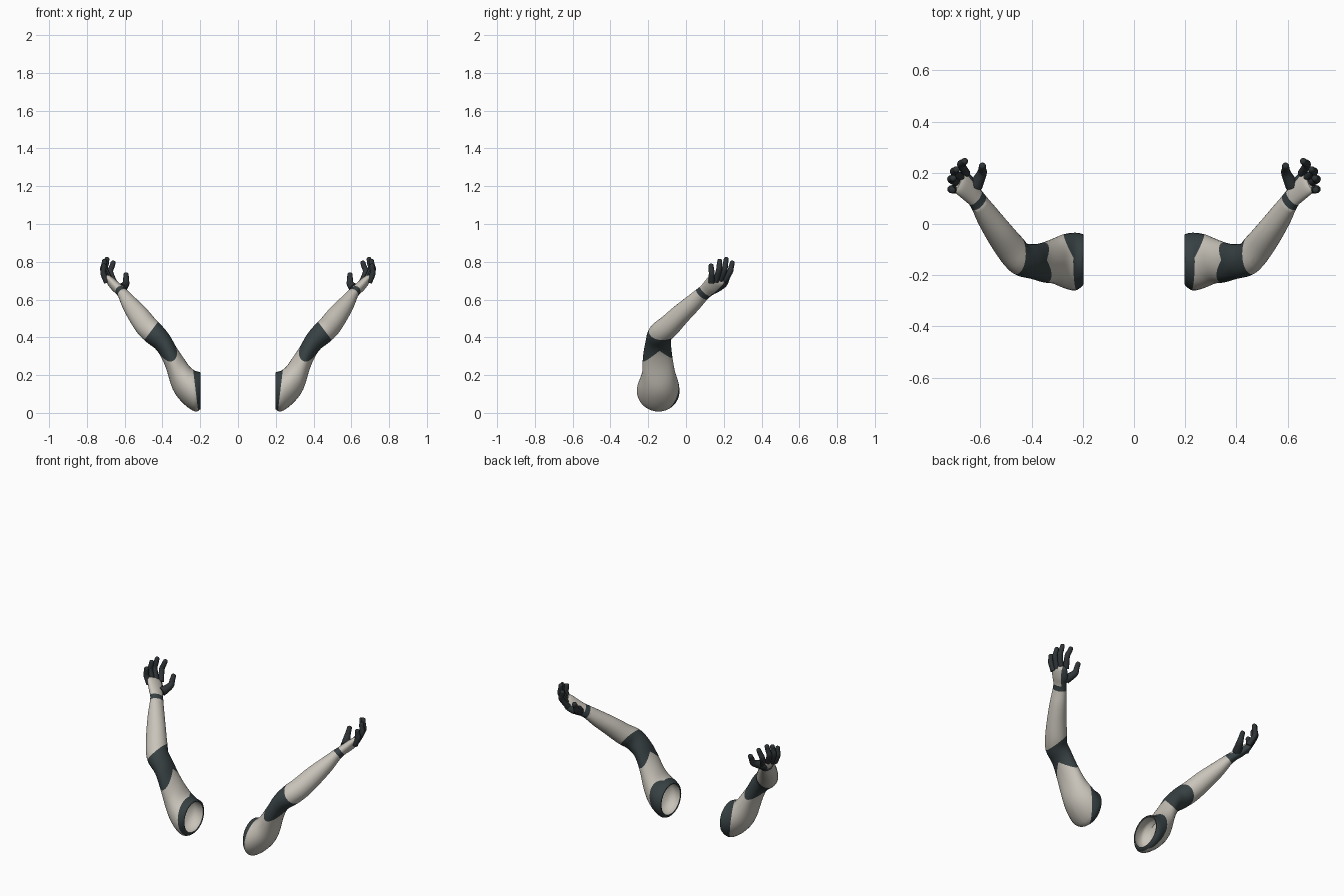
import bpy, bmesh, math
from mathutils import Vector

if "Cube" in bpy.data.objects:
    bpy.data.objects.remove(bpy.data.objects["Cube"])

SIDES = 32


def material(name, rgb):
    m = bpy.data.materials.new(name)
    m.use_nodes = True
    m.diffuse_color = (*rgb, 1)
    m.node_tree.nodes["Principled BSDF"].inputs["Base Color"].default_value = (*rgb, 1)
    return m


SHELL = material("warm_grey_shell", (0.58, 0.55, 0.49))
JOINT = material("dark_slate_joint", (0.038, 0.052, 0.056))
FINGER = material("charcoal_finger", (0.028, 0.034, 0.037))


def axes(n):
    """Cross-section axes: a points up and inward, b runs towards the back."""
    n = Vector(n).normalized()
    y = Vector((0, 1, 0))
    b = (y - n * n.dot(y)).normalized()
    return n, n.cross(b), b


def smooth(p0, p1, p2, p3, t):
    return 0.5 * (2 * p1 + (p2 - p0) * t + (2 * p0 - 5 * p1 + 4 * p2 - p3) * t * t
                  + (3 * p1 - p0 - 3 * p2 + p3) * t ** 3)


def loft(stations, steps=4, sides=SIDES, cap_start=False, cap_end=True):
    """Skin smoothly interpolated oval rings: (centre, normal, radius a, radius b)."""
    keys = [(Vector(c), Vector(n).normalized(), Vector((ra, rb, 0)))
            for c, n, ra, rb in stations]
    bm = bmesh.new()
    rings = []
    last = len(keys) - 1
    for i in range(last):
        quad = [keys[max(0, min(last, i + k))] for k in (-1, 0, 1, 2)]
        for s in range(steps + (i == last - 1)):
            c, n, r = (smooth(*[q[j] for q in quad], s / steps) for j in range(3))
            n, a, b = axes(n)
            ring = []
            for k in range(sides):
                w = math.tau * k / sides
                ring.append(bm.verts.new(c + a * r.x * math.cos(w) + b * r.y * math.sin(w)))
            rings.append(ring)
    for lo, hi in zip(rings, rings[1:]):
        for k in range(sides):
            m = (k + 1) % sides
            bm.faces.new((hi[k], hi[m], lo[m], lo[k]))
    if cap_start:
        bm.faces.new(rings[0])
    if cap_end:
        bm.faces.new(rings[-1][::-1])
    return bm


def finish(name, bm, mats):
    me = bpy.data.meshes.new(name)
    bm.to_mesh(me)
    bm.free()
    for m in mats:
        me.materials.append(m)
    ob = bpy.data.objects.new(name, me)
    bpy.context.collection.objects.link(ob)
    bpy.ops.object.select_all(action='DESELECT')
    ob.select_set(True)
    bpy.context.view_layer.objects.active = ob
    bpy.ops.object.shade_smooth_by_angle(angle=math.radians(45))
    mod = ob.modifiers.new("both_sides", 'MIRROR')
    mod.use_mirror_merge = False
    return ob


# Arm from shoulder opening to knuckles
FORE = (0.48, 0.65, 0.59)
HAND = (0.5, 0.5, 0.7)
arm = loft([
    ((0.20, -0.14, 0.117), (1, 0, 0), 0.088, 0.09),
    ((0.20, -0.14, 0.117), (1, 0, 0), 0.098, 0.10),
    ((0.23, -0.147, 0.116), (1, 0, 0), 0.108, 0.113),
    ((0.275, -0.145, 0.15), (0.97, 0, 0.2), 0.097, 0.105),
    ((0.315, -0.145, 0.205), (0.93, 0, 0.35), 0.086, 0.088),
    ((0.355, -0.15, 0.295), (0.88, 0, 0.47), 0.06, 0.078),
    ((0.395, -0.147, 0.37), (0.8, 0.05, 0.6), 0.053, 0.068),
    ((0.445, -0.135, 0.42), (0.75, 0.3, 0.6), 0.06, 0.065),
    ((0.485, -0.09, 0.46), (0.5, 0.6, 0.55), 0.06, 0.06),
    ((0.53, -0.03, 0.52), FORE, 0.055, 0.053),
    ((0.575, 0.035, 0.58), FORE, 0.043, 0.047),
    ((0.607, 0.085, 0.628), FORE, 0.030, 0.041),
    ((0.625, 0.11, 0.648), HAND, 0.027, 0.042),
    ((0.647, 0.137, 0.668), HAND, 0.027, 0.05),
    ((0.675, 0.163, 0.698), HAND, 0.022, 0.052),
    ((0.685, 0.172, 0.712), HAND, 0.012, 0.042)])

WRIST = Vector((0.607, 0.085, 0.628))
wn, wa, wb = axes(FORE)
wrist_d = wn.dot(WRIST)
thumb_d = wb.dot(WRIST) + 0.026

# Crisp seams where the colours meet
seams = [((1, 0, -0.12), 0.21), ((1, -0.5, -0.12), 0.275),
         ((1, 0, 0.75), 0.785), ((0, 1, 0), -0.14),
         ((0.447, 0.95, 0.894), 0.352), ((0.447, -0.95, 0.894), 0.618),
         (wn, wrist_d), (wn, wrist_d + 0.03), (wb, thumb_d)]
for n, d in seams:
    n = Vector(n)
    bmesh.ops.bisect_plane(arm, geom=arm.verts[:] + arm.edges[:] + arm.faces[:],
                           plane_co=n * (d / n.length_squared), plane_no=n)


def is_dark(p):
    if p.x < 0.32 and p.z < 0.3:
        return p.x < 0.21 + 0.12 * p.z + max(0, 0.5 * (p.y + 0.13))
    along = wn.dot(p) - wrist_d
    if along > 0:
        return along < 0.03 or wb.dot(p) > thumb_d
    elbow = 0.447 * p.x + 0.894 * p.z + 0.95 * abs(p.y + 0.14)
    return elbow > 0.485 and p.x + 0.75 * p.z < 0.785


for f in arm.faces:
    f.material_index = int(is_dark(f.calc_center_median()))
finish("arm", arm, [SHELL, JOINT])

# Hollow lining inside the shoulder opening
lining = loft([
    ((0.285, -0.142, 0.15), (0.97, 0, 0.2), 0.05, 0.055),
    ((0.26, -0.143, 0.13), (1, 0, 0.1), 0.082, 0.088),
    ((0.23, -0.142, 0.118), (1, 0, 0), 0.092, 0.095),
    ((0.20, -0.14, 0.117), (1, 0, 0), 0.088, 0.09)], cap_start=True, cap_end=False)
finish("shoulder_lining", lining, [SHELL])


# Fingers and thumb
def digit(name, base, mid, tip, r):
    base, mid, tip = Vector(base), Vector(mid), Vector(tip)
    pts = [base, mid, mid.lerp(tip, 0.5), mid.lerp(tip, 0.9), tip]
    low, high = mid - base, tip - mid
    dirs = [low, low.normalized() + high.normalized(), high, high, high]
    sizes = [r[0], r[1], r[2], r[2] * 0.85, r[2] * 0.25]
    bm = loft([(p, d, s, s) for p, d, s in zip(pts, dirs, sizes)], sides=16, cap_start=True)
    finish(name, bm, [FINGER])


slim = (0.016, 0.0155, 0.014)
digit("index_finger", (0.655, 0.198, 0.69), (0.676, 0.232, 0.745), (0.658, 0.248, 0.805), slim)
digit("middle_finger", (0.673, 0.178, 0.695), (0.703, 0.203, 0.757), (0.692, 0.215, 0.825), slim)
digit("ring_finger", (0.685, 0.158, 0.695), (0.714, 0.174, 0.755), (0.705, 0.18, 0.815), slim)
digit("little_finger", (0.693, 0.135, 0.69), (0.713, 0.136, 0.737), (0.709, 0.132, 0.79), slim)
digit("thumb", (0.618, 0.15, 0.658), (0.594, 0.2, 0.683), (0.592, 0.232, 0.742),
      (0.027, 0.019, 0.015))
